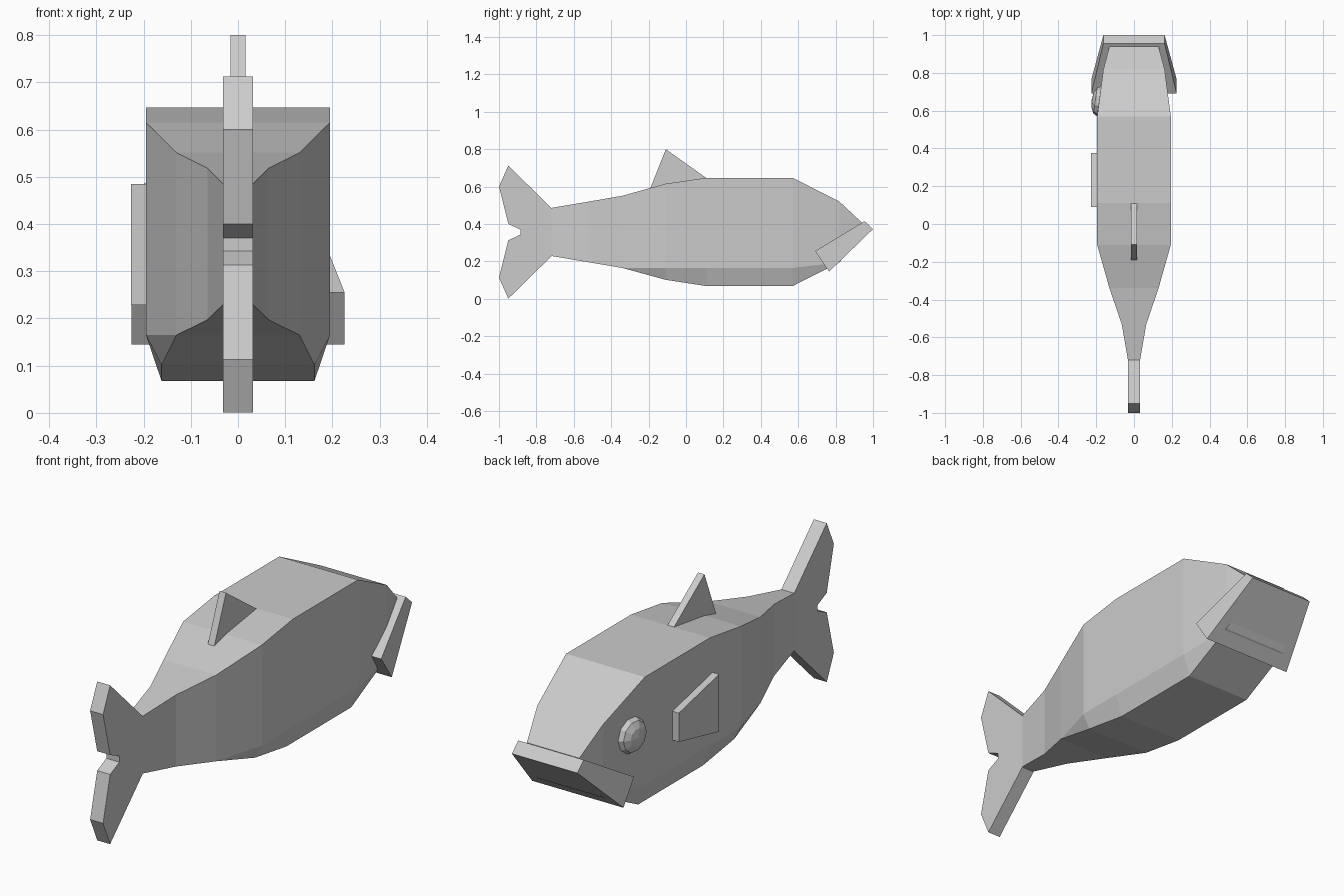
import bpy, bmesh, math

if "Cube" in bpy.data.objects:
    bpy.data.objects.remove(bpy.data.objects["Cube"])


def loft(name, rings):
    """Skin a list of equal-length point rings and cap both ends."""
    bm = bmesh.new()
    loops = [[bm.verts.new(p) for p in ring] for ring in rings]
    n = len(loops[0])
    for a, b in zip(loops, loops[1:]):
        for i in range(n):
            j = (i + 1) % n
            bm.faces.new((a[i], a[j], b[j], b[i]))
    bm.faces.new(loops[0])
    bm.faces.new(loops[-1])
    bmesh.ops.remove_doubles(bm, verts=bm.verts, dist=0.0005)
    bmesh.ops.recalc_face_normals(bm, faces=bm.faces)
    mesh = bpy.data.meshes.new(name)
    bm.to_mesh(mesh)
    bm.free()
    obj = bpy.data.objects.new(name, mesh)
    bpy.context.collection.objects.link(obj)
    return obj


def slab(name, profile, x0, x1):
    """Extrude a (y, z) profile between two x positions."""
    return loft(name, [[(x, y, z) for y, z in profile] for x in (x0, x1)])


# Body stations: y, half width, top z, chamfer z, bottom z, bottom half width
stations = [
    (-0.72, 0.032, 0.486, 0.229, 0.229, 0.032),
    (-0.53, 0.065, 0.518, 0.197, 0.197, 0.065),
    (-0.34, 0.130, 0.551, 0.165, 0.165, 0.130),
    (-0.11, 0.195, 0.615, 0.165, 0.102, 0.162),
    (0.11, 0.195, 0.647, 0.165, 0.068, 0.162),
    (0.57, 0.195, 0.647, 0.165, 0.068, 0.162),
    (0.82, 0.162, 0.520, 0.195, 0.195, 0.162),
    (0.94, 0.130, 0.408, 0.330, 0.330, 0.130),
]
loft("body", [[(-w, y, t), (w, y, t), (w, y, c), (bw, y, b), (-bw, y, b), (-w, y, c)]
              for y, w, t, c, b, bw in stations])

# Lower jaw: flat plate, wider towards the back
jaw = [(0.69, 0.255, 0.226), (0.955, 0.415, 0.162), (1.0, 0.373, 0.162), (0.765, 0.145, 0.226)]
loft("lower_jaw", [[(s * w, y, z) for y, z, w in jaw] for s in (-1, 1)])

# Forked tail, mirrored about its middle height
half_tail = [(-0.72, 0.486), (-0.95, 0.712), (-1.0, 0.6), (-0.95, 0.4), (-0.885, 0.37)]
tail = half_tail + [(y, 0.713 - z) for y, z in reversed(half_tail)]
slab("tail_fin", [(y, max(z, 0)) for y, z in tail], -0.032, 0.032)

# Back fin and side fin
slab("dorsal_fin", [(-0.19, 0.593), (-0.108, 0.8), (0.11, 0.645), (-0.11, 0.6)], -0.016, 0.016)
slab("side_fin", [(0.09, 0.228), (0.09, 0.485), (0.375, 0.42), (0.375, 0.291)], -0.227, -0.19)

# Eye: flattened low-poly sphere lying on the cheek
bpy.ops.mesh.primitive_uv_sphere_add(segments=10, ring_count=6, radius=1,
                                     location=(-0.185, 0.65, 0.415))
eye = bpy.context.object
eye.name = "eye"
eye.scale = (0.08, 0.08, 0.04)
eye.rotation_euler = (0, math.radians(90), math.radians(-8))
